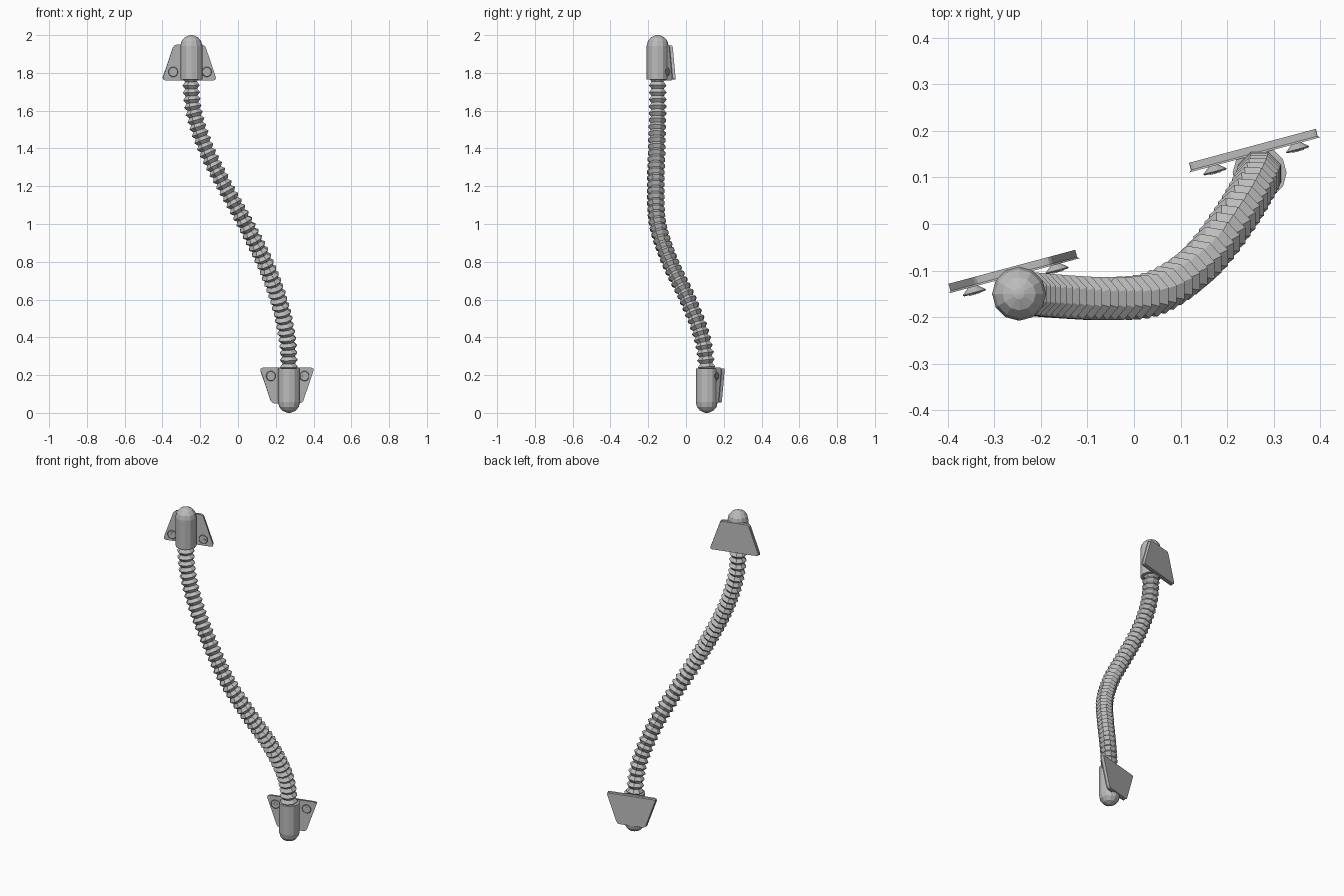
import bpy, bmesh, math
from mathutils import Vector, Matrix

if "Cube" in bpy.data.objects:
    bpy.data.objects.remove(bpy.data.objects["Cube"])

metal = bpy.data.materials.new("grey metal")
metal.use_nodes = True
metal.diffuse_color = (0.5, 0.5, 0.5, 1)
metal.node_tree.nodes["Principled BSDF"].inputs["Base Color"].default_value = (0.5, 0.5, 0.5, 1)


def finish(name, bm, matrix=Matrix()):
    bmesh.ops.recalc_face_normals(bm, faces=bm.faces)
    mesh = bpy.data.meshes.new(name)
    bm.to_mesh(mesh)
    bm.free()
    mesh.materials.append(metal)
    obj = bpy.data.objects.new(name, mesh)
    obj.matrix_world = matrix
    bpy.context.collection.objects.link(obj)
    return obj


def skin(bm, loops):
    """Bridge successive rings of points and cap both ends."""
    rings = [[bm.verts.new(p) for p in loop] for loop in loops]
    n = len(rings[0])
    for a, b in zip(rings, rings[1:]):
        for i in range(n):
            j = (i + 1) % n
            bm.faces.new((a[i], a[j], b[j], b[i]))
    bm.faces.new(rings[0])
    bm.faces.new(rings[-1])


def circle(radius, centre, u, v, sides):
    angles = [2 * math.pi * (i + 0.5) / sides for i in range(sides)]
    return [centre + radius * (math.cos(a) * u + math.sin(a) * v) for a in angles]


X, Y, Z = Vector((1, 0, 0)), Vector((0, 1, 0)), Vector((0, 0, 1))

# Corrugated conduit: resample a smooth path evenly, alternating ridge and groove
path = [Vector(p) for p in (
    (-.25, -.15, 1.98), (-.25, -.15, 1.79), (-.235, -.15, 1.6), (-.17, -.155, 1.4),
    (-.07, -.16, 1.2), (.04, -.15, 1.0), (.14, -.085, .8), (.215, .01, .6),
    (.26, .085, .4), (.27, .11, .22), (.27, .11, .03))]
dense = []
for p0, p1, p2, p3 in zip(path, path[1:], path[2:], path[3:]):
    for i in range(40):
        t = i / 40
        dense.append(0.5 * (2 * p1 + (p2 - p0) * t + (2 * p0 - 5 * p1 + 4 * p2 - p3) * t**2
                            + (3 * p1 - p0 - 3 * p2 + p3) * t**3))
lengths = [0]
for a, b in zip(dense, dense[1:]):
    lengths.append(lengths[-1] + (b - a).length)
RINGS = 46
loops, k = [], 0
for i in range(2 * RINGS + 1):
    target = lengths[-1] * i / (2 * RINGS)
    while k < len(dense) - 2 and lengths[k + 1] < target:
        k += 1
    step = dense[k + 1] - dense[k]
    centre = dense[k] + step * (target - lengths[k]) / step.length
    tangent = step.normalized()
    u = (X - X.dot(tangent) * tangent).normalized()
    loops.append(circle(0.05 if i % 2 else 0.034, centre, u, tangent.cross(u), 8))
bm = bmesh.new()
skin(bm, loops)
finish("corrugated_conduit", bm)

# End fittings: modelled upright from the cable end, turned over for the lower one
YAW = math.radians(15)


def fitting(prefix, place):
    # Domed cap
    bm = bmesh.new()
    profile = [(0.058, 0), (0.058, 0.178)]
    for i in range(1, 4):
        a = math.radians(26 * i)
        profile.append((0.058 * math.cos(a), 0.178 + 0.057 * math.sin(a)))
    profile.append((0.004, 0.235))
    skin(bm, [circle(r, Z * z, X, Y, 12) for r, z in profile])
    cap = finish(prefix + "_domed_cap", bm, place)
    for face in cap.data.polygons:
        face.use_smooth = False

    # Tapered mounting plate with softened edges
    bm = bmesh.new()
    outline = [(-0.145, 0), (0.145, 0), (0.082, 0.18), (-0.082, 0.18)]
    skin(bm, [[Vector((x, y, z)) for x, z in outline] for y in (0.04, 0.06)])
    upright = [e for e in bm.edges if abs(e.verts[0].co.y - e.verts[1].co.y) > 0.01]
    bmesh.ops.bevel(bm, geom=upright, offset=0.012, segments=2, profile=0.5, affect='EDGES')
    rim = [e for e in bm.edges if all(v.co.y < 0.041 for v in e.verts)]
    bmesh.ops.bevel(bm, geom=rim, offset=0.004, segments=1, affect='EDGES')
    finish(prefix + "_mounting_plate", bm, place)

    # Screw heads flaring forward, each with a raised cross
    for side, label in ((-1, "right"), (1, "left")):
        centre = Vector((side * 0.092, 0, 0.04))
        bm = bmesh.new()
        skin(bm, [circle(r, centre + Y * y, X, Z, 12)
                  for r, y in ((0.010, 0.041), (0.027, 0.028), (0.024, 0.025))])
        finish(f"{prefix}_{label}_screw_head", bm, place)
        bm = bmesh.new()
        for size in ((0.026, 0.003, 0.006), (0.006, 0.003, 0.026)):
            bmesh.ops.create_cube(bm, size=1, matrix=Matrix.Translation(centre + Y * 0.0245)
                                  @ Matrix.Diagonal((*size, 1)))
        finish(f"{prefix}_{label}_screw_cross", bm, place)


turn = Matrix.Rotation(YAW, 4, 'Z')
flip = Matrix.Rotation(math.pi, 4, 'Y')
fitting("upper", Matrix.Translation((-0.247, -0.15, 1.765)) @ turn)
fitting("lower", Matrix.Translation((0.27, 0.11, 0.235)) @ turn @ flip)
